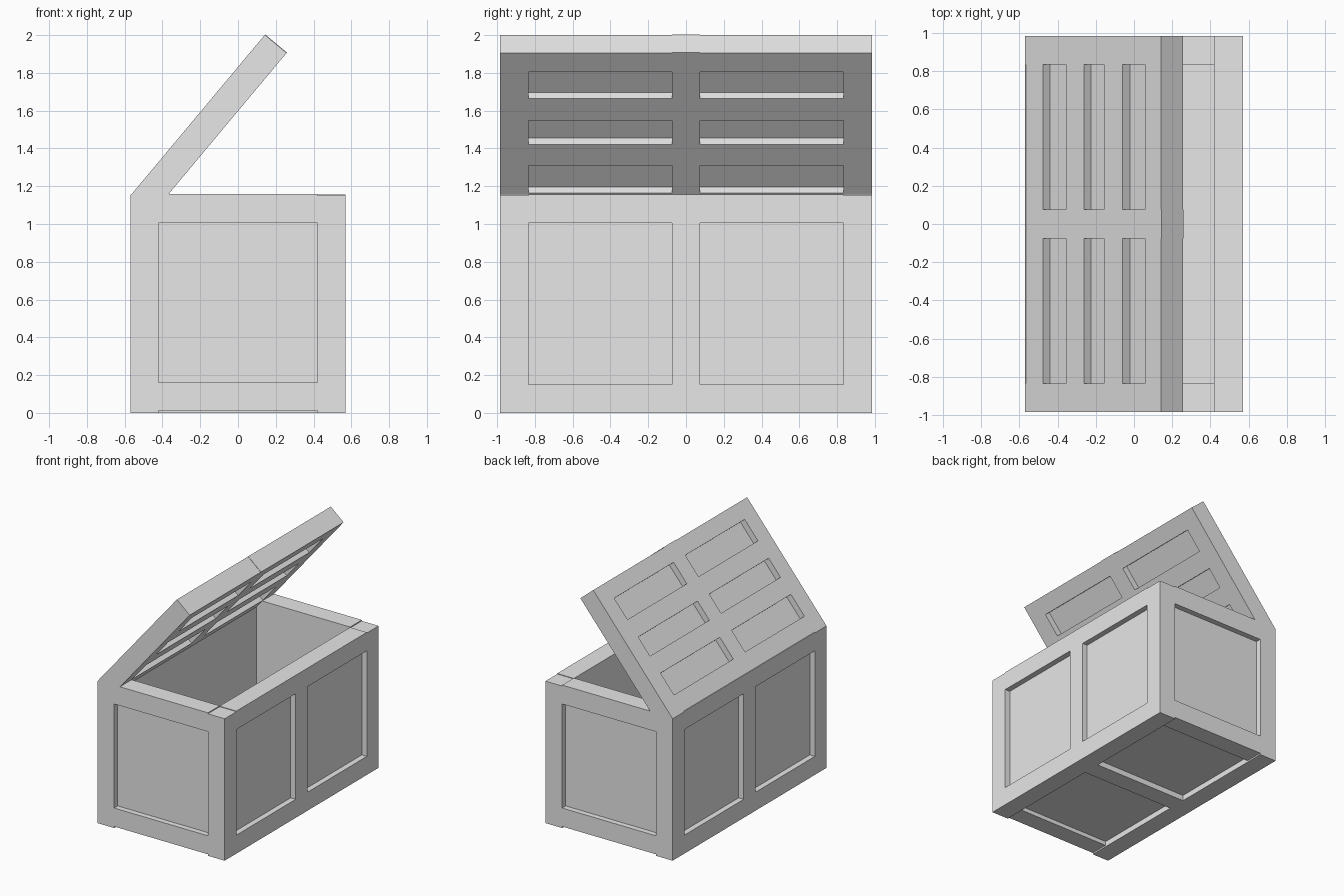
import bpy
import math
from mathutils import Matrix

cube = bpy.data.objects.get("Cube")
if cube:
    bpy.data.objects.remove(cube, do_unlink=True)

grey = bpy.data.materials.new("plain grey")
grey.use_nodes = True
COLOR = (0.8, 0.8, 0.8, 1)
grey.diffuse_color = COLOR
grey.node_tree.nodes["Principled BSDF"].inputs["Base Color"].default_value = COLOR

HX, HY, H = 0.57, 0.985, 1.155   # half width, half length, height of chest
W = 0.15                         # timber width
M = W / 2
INX, INY = HX - W, HY - W        # inner half sizes
REC = 0.045                      # panel recess


def box(name, xs, ys, zs, matrix=None):
    x, y, z = sorted(xs), sorted(ys), sorted(zs)
    verts = [(a, b, c) for a in x for b in y for c in z]
    faces = [(0, 1, 3, 2), (4, 6, 7, 5), (0, 4, 5, 1),
             (2, 3, 7, 6), (0, 2, 6, 4), (1, 5, 7, 3)]
    mesh = bpy.data.meshes.new(name)
    mesh.from_pydata(verts, [], faces)
    mesh.materials.append(grey)
    obj = bpy.data.objects.new(name, mesh)
    if matrix:
        obj.matrix_world = matrix
    bpy.context.scene.collection.objects.link(obj)
    return obj


# Corner posts
for sx, a in ((-1, "back"), (1, "front")):
    for sy, b in ((-1, "right"), (1, "left")):
        box(f"post_{a}_{b}", (sx * INX, sx * HX), (sy * INY, sy * HY), (0, H - 0.005))

# Long walls: rails, centre stile and two recessed panels each
for s, side in ((-1, "back"), (1, "front")):
    thick = (s * INX, s * HX)
    box(f"long_bottom_rail_{side}", thick, (-INY, INY), (0, W))
    box(f"long_top_rail_{side}", thick, (-INY, INY), (H - W, H))
    box(f"long_stile_{side}", thick, (-M, M), (W, H - W))
    for p in (-1, 1):
        box(f"long_panel_{side}", (s * INX, s * (HX - REC)), (p * M, p * INY), (W, H - W))

# Short end walls: rails sit slightly high, one recessed panel each
for s, side in ((-1, "right"), (1, "left")):
    thick = (s * INY, s * HY)
    box(f"end_bottom_rail_{side}", (-INX, INX), thick, (0.012, W + 0.012))
    box(f"end_top_rail_{side}", (-INX, INX), thick, (H - W, H + 0.003))
    box(f"end_panel_{side}", (-INX, INX), (s * INY, s * (HY - REC)), (W + 0.012, H - W))

# Floor with centre bar underneath
box("floor_panel", (-INX, INX), (-INY, INY), (REC, W))
box("floor_bar", (-INX, INX), (-M, M), (0, REC))

# Open lid, built flat along its hinge and tilted up
LEN = 1.11
tilt = (Matrix.Translation((-HX, 0, H - 0.005))
        @ Matrix.Rotation(-math.radians(50.1), 4, 'Y'))
T = (-W, 0)
for s, side in ((-1, "right"), (1, "left")):
    box(f"lid_side_{side}", (0, LEN), (s * INY, s * HY), T, tilt)
box("lid_centre_stile", (0, LEN + 0.003), (-M, M), T, tilt)
slots = [(0.145, 0.333), (0.48, 0.645), (0.795, 0.98)]
edges = [0] + [e for slot in slots for e in slot] + [LEN]
for s, side in ((-1, "right"), (1, "left")):
    span = (s * M, s * INY)
    for i in range(0, len(edges), 2):
        box(f"lid_slat_{side}", (edges[i], edges[i + 1]), span, T, tilt)
    for slot in slots:
        box(f"lid_panel_{side}", slot, span, (-W + 0.05, -0.05), tilt)
